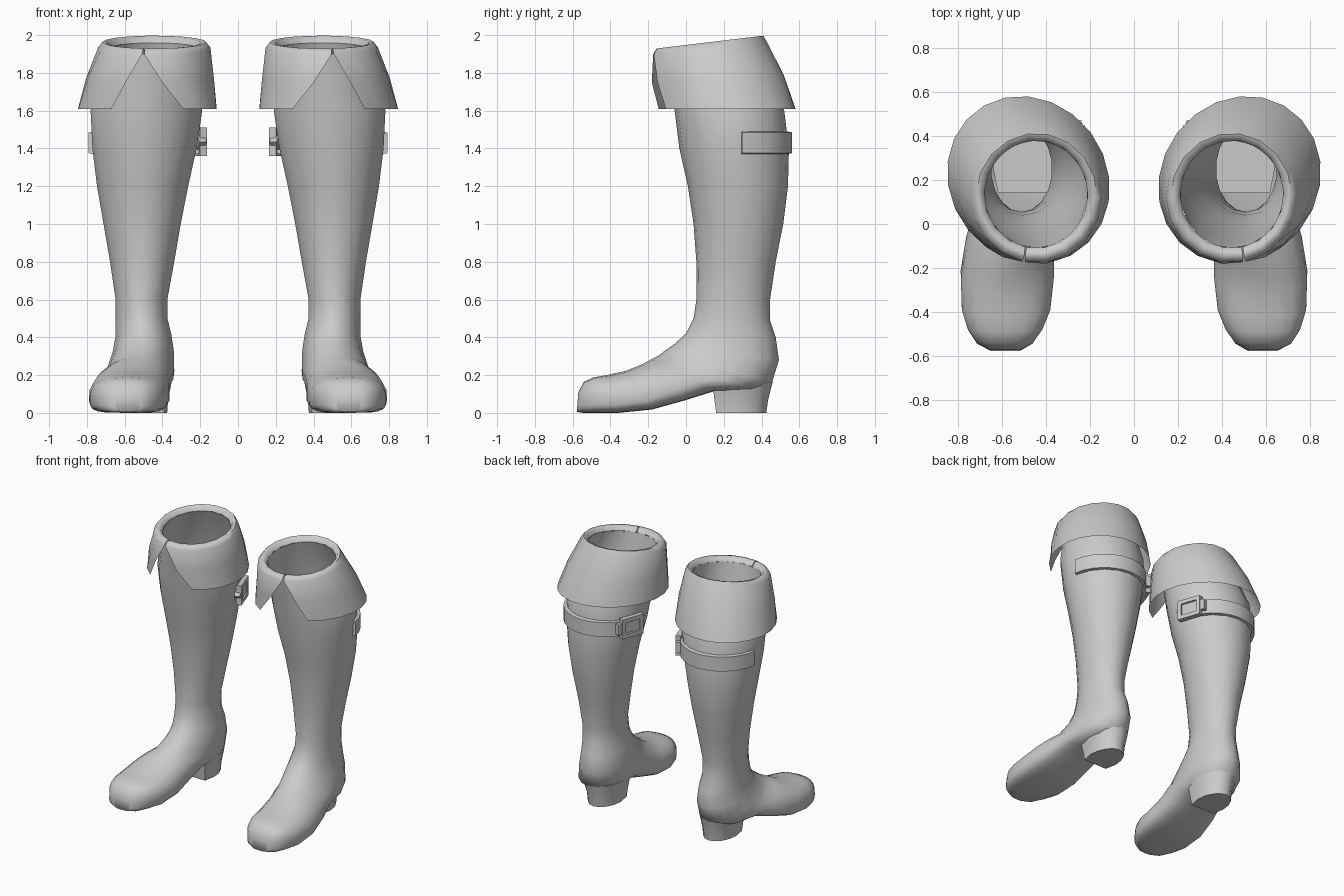
import bpy, bmesh, math
from math import sin, cos, pi
from mathutils import Vector

if "Cube" in bpy.data.objects:
    bpy.data.objects.remove(bpy.data.objects["Cube"])

N = 18  # points round the boot


def loft(name, rings, closed=True, caps=(False, False), loop=False, angle=40):
    """Skin a list of point rings, mirror across x = 0, shade smooth by angle."""
    bm = bmesh.new()
    vs = [[bm.verts.new(p) for p in r] for r in rings]
    n = len(rings[0])
    pairs = list(zip(vs, vs[1:])) + ([(vs[-1], vs[0])] if loop else [])
    for a, b in pairs:
        for i in range(n if closed else n - 1):
            j = (i + 1) % n
            bm.faces.new((a[i], a[j], b[j], b[i]))
    if caps[0]:
        bm.faces.new(vs[0])
    if caps[1]:
        bm.faces.new(vs[-1])
    bmesh.ops.recalc_face_normals(bm, faces=bm.faces)
    me = bpy.data.meshes.new(name)
    bm.to_mesh(me)
    bm.free()
    ob = bpy.data.objects.new(name, me)
    bpy.context.collection.objects.link(ob)
    bpy.ops.object.select_all(action='DESELECT')
    ob.select_set(True)
    bpy.context.view_layer.objects.active = ob
    bpy.ops.object.shade_smooth_by_angle(angle=math.radians(angle))
    ob.modifiers.new("pair", 'MIRROR').use_axis[0] = True
    return ob


def section(yf, zf, yb, zb, xl, xr, c=0.5, top=1.0, bot=1.0):
    """Rounded section spanning a front/top point and a back/bottom point."""
    pts = []
    for i in range(N):
        a = 2 * pi * i / N
        p = top if cos(a) > 0 else bot
        k = abs(cos(a)) ** p
        t = c - c * k if cos(a) > 0 else c + (1 - c) * k
        x = (xl + xr) / 2 + (xr - xl) / 2 * math.copysign(abs(sin(a)) ** p, sin(a))
        pts.append((x, yf + (yb - yf) * t, zf + (zb - zf) * t))
    return pts


# Shaft and foot: one skin from the open top down to the toe
body = [
    (-.11, 1.90, .38, 1.96, .21, .68),
    (-.06, 1.60, .52, 1.60, .185, .785),
    (-.035, 1.40, .545, 1.40, .215, .775),
    (.01, 1.20, .54, 1.20, .26, .75),
    (.04, 1.00, .515, 1.00, .30, .715),
    (.055, .80, .475, .80, .335, .68),
    (.055, .60, .445, .60, .372, .65),
    (.04, .50, .445, .49, .37, .65),
    (0, .42, .475, .40, .35, .65),
    (-.06, .365, .492, .28, .337, .665, .55),
    (-.11, .33, .455, .16, .335, .69, .55, 1, .9),
    (-.15, .30, .36, .12, .34, .705, .58, 1, .8),
    (-.18, .285, .15, .115, .35, .73, .6, 1, .7),
    (-.23, .258, 0, .068, .362, .765, .62, .95, .62),
    (-.32, .222, -.18, .018, .362, .79, .64, .9, .55),
    (-.42, .20, -.36, 0, .378, .785, .64, .8, .5),
    (-.49, .188, -.47, 0, .415, .757, .62, .75, .5),
    (-.54, .165, -.545, 0, .46, .715, .6, .75, .5),
    (-.57, .11, -.578, .006, .515, .655, .55, .8, .6),
]
loft("boot_body", [section(*r) for r in body], caps=(False, True), angle=60)


# Turned-down cuff, split in a V at the front
def cuff_row(cx, cy, rx, ry, z0, tilt, half, shift, skew=0.0):
    pts = []
    for i in range(N + 1):
        a = shift + half + (2 * pi - 2 * half) * i / N
        x, y = rx * sin(a), -ry * cos(a)
        y += skew * x
        pts.append((cx + x, cy + y, z0 + tilt * y))
    return pts


loft("cuff", [
    cuff_row(.445, .135, .235, .245, 1.93, .12, .01, .2),
    cuff_row(.445, .133, .25, .262, 1.96, .12, .01, .2),
    cuff_row(.443, .127, .275, .285, 1.963, .12, .01, .2),
    cuff_row(.443, .125, .297, .303, 1.935, .12, .02, .2),
    cuff_row(.465, .168, .34, .352, 1.77, .06, .29, .1, .05),
    cuff_row(.48, .20, .37, .38, 1.61, 0, .54, 0, .1),
], closed=False, angle=60)


# Heel block: D-shaped, flat at the front
def d_ring(cx, w, y0, y1, z):
    half = [(w * cos(t), y0 + (y1 - y0) * (.35 + .65 * sin(t)))
            for t in [pi * i / 8 for i in range(9)]]
    return [(cx + x, y, z) for x, y in [(-w * .85, y0), (w * .85, y0)] + half]


loft("heel", [d_ring(.49, .115, .16, .425, 0), d_ring(.49, .12, .15, .435, .07),
              d_ring(.495, .145, .14, .46, .17)], caps=(True, True))


# Strap wrapping round the back of the calf
def round_calf(a, off, z):
    return (.495 + (.28 + off) * sin(a), .257 - (.287 + off) * cos(a), z)


strap = []
for i in range(13):
    a = 1.70 + (4.62 - 1.70) * i / 12
    strap.append([round_calf(a, o, z) for o, z in
                  ((-.01, 1.37), (.018, 1.375), (.018, 1.485), (-.01, 1.49))])
loft("strap", strap, caps=(True, True), angle=50)

# Buckle frame and strap tip on the inner side
A = 4.38
mid = Vector(round_calf(A, .02, 1.435))
out, side, up = Vector((sin(A), -cos(A), 0)), Vector((cos(A), sin(A), 0)), Vector((0, 0, 1))


def plate(u, v, d):
    return mid + side * u + up * v + out * d


corners = [(-1, -1), (1, -1), (1, 1), (-1, 1)]
frame = [[plate(su * w, sv * h, d) for w, h, d in
          ((.09, .075, -.02), (.09, .075, .018), (.06, .045, .018), (.06, .045, -.02))]
         for su, sv in corners]
loft("buckle_frame", frame, loop=True, angle=30)

tip = [(-.12, -.04), (.07, -.04), (.11, 0), (.07, .04), (-.12, .04)]
loft("strap_tip", [[plate(u, v, d) for u, v in tip] for d in (-.03, .01)],
     caps=(True, True), angle=30)
